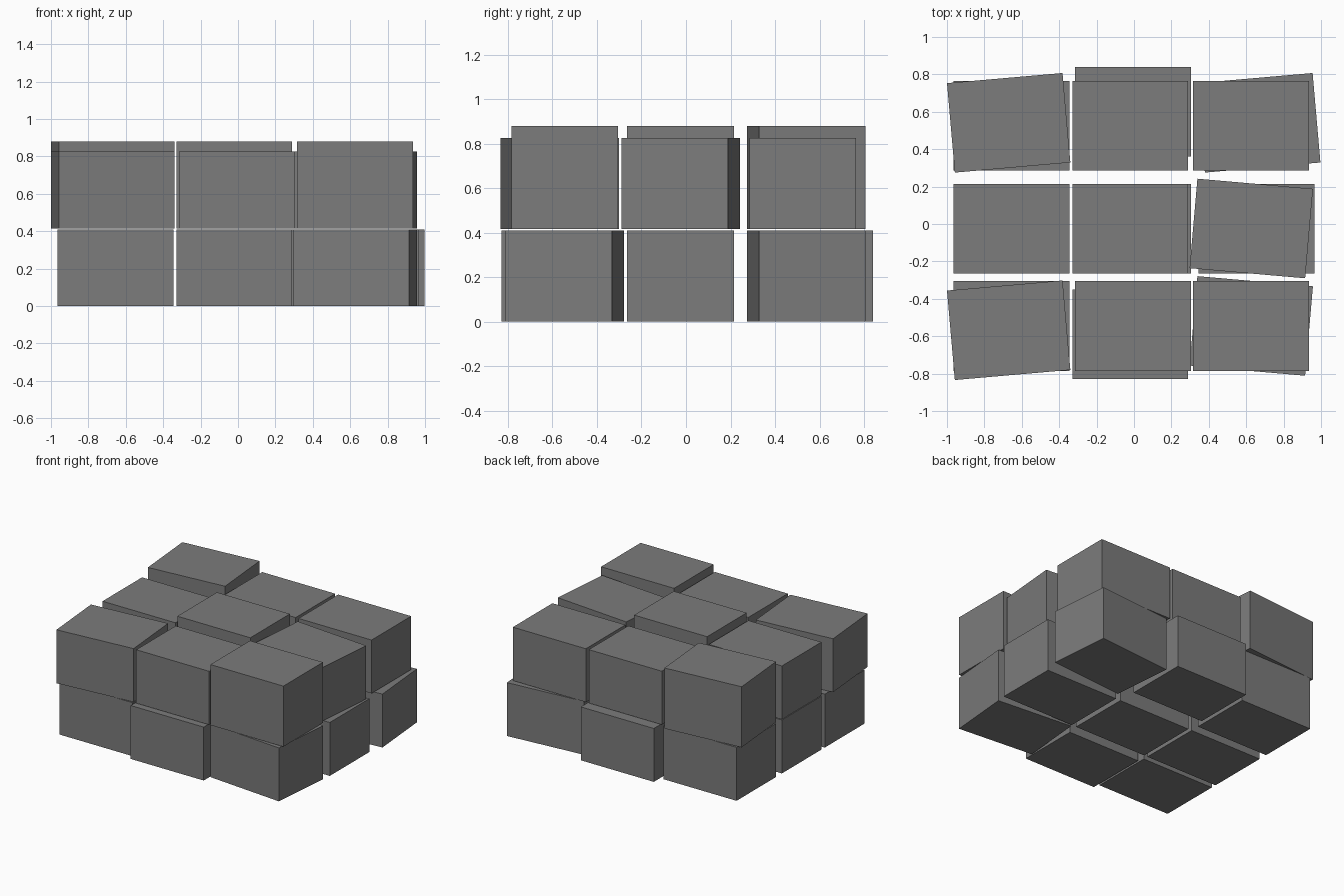
import bpy
import math

cube = bpy.data.objects.get("Cube")
if cube:
    bpy.data.objects.remove(cube, do_unlink=True)

# One grey for every block
stone = bpy.data.materials.new("grey_stone")
stone.use_nodes = True
colour = (0.2, 0.2, 0.2, 1)
stone.diffuse_color = colour
stone.node_tree.nodes["Principled BSDF"].inputs["Base Color"].default_value = colour

WIDTH, DEPTH, HEIGHT = 0.62, 0.48, 0.41
TALL = 0.465
UPPER_Z = 0.415


def block(name, x, y, z, height, turn):
    bpy.ops.mesh.primitive_cube_add(size=1, location=(x, y, z + height / 2),
                                    rotation=(0, 0, math.radians(turn)))
    ob = bpy.context.object
    ob.name = name
    ob.scale = (WIDTH, DEPTH, height)
    ob.data.materials.append(stone)


# Each block: place, x, y, turn in degrees
lower = [
    ("front_right", -0.655, -0.545, 0), ("front_middle", -0.02, -0.59, 0),
    ("front_left", 0.627, -0.545, -5),
    ("centre_right", -0.655, -0.025, 0), ("centre_middle", -0.005, -0.025, 0),
    ("centre_left", 0.655, -0.025, 0),
    ("back_right", -0.655, 0.525, 0), ("back_middle", -0.005, 0.6, 0),
    ("back_left", 0.667, 0.541, 5),
]
upper = [
    ("front_right", -0.67, -0.568, 5), ("front_middle", -0.005, -0.545, 0),
    ("front_left", 0.625, -0.545, 0),
    ("centre_right", -0.655, -0.025, 0), ("centre_middle", -0.02, -0.025, 0),
    ("centre_left", 0.627, -0.024, -5),
    ("back_right", -0.67, 0.541, 5), ("back_middle", -0.02, 0.525, 0),
    ("back_left", 0.625, 0.525, 0),
]
# Taller blocks run along one diagonal of the upper layer
tall = {"front_left", "centre_middle", "back_right"}

for place, x, y, turn in lower:
    block("lower_block_" + place, x, y, 0, HEIGHT, turn)
for place, x, y, turn in upper:
    block("upper_block_" + place, x, y, UPPER_Z, TALL if place in tall else HEIGHT, turn)
